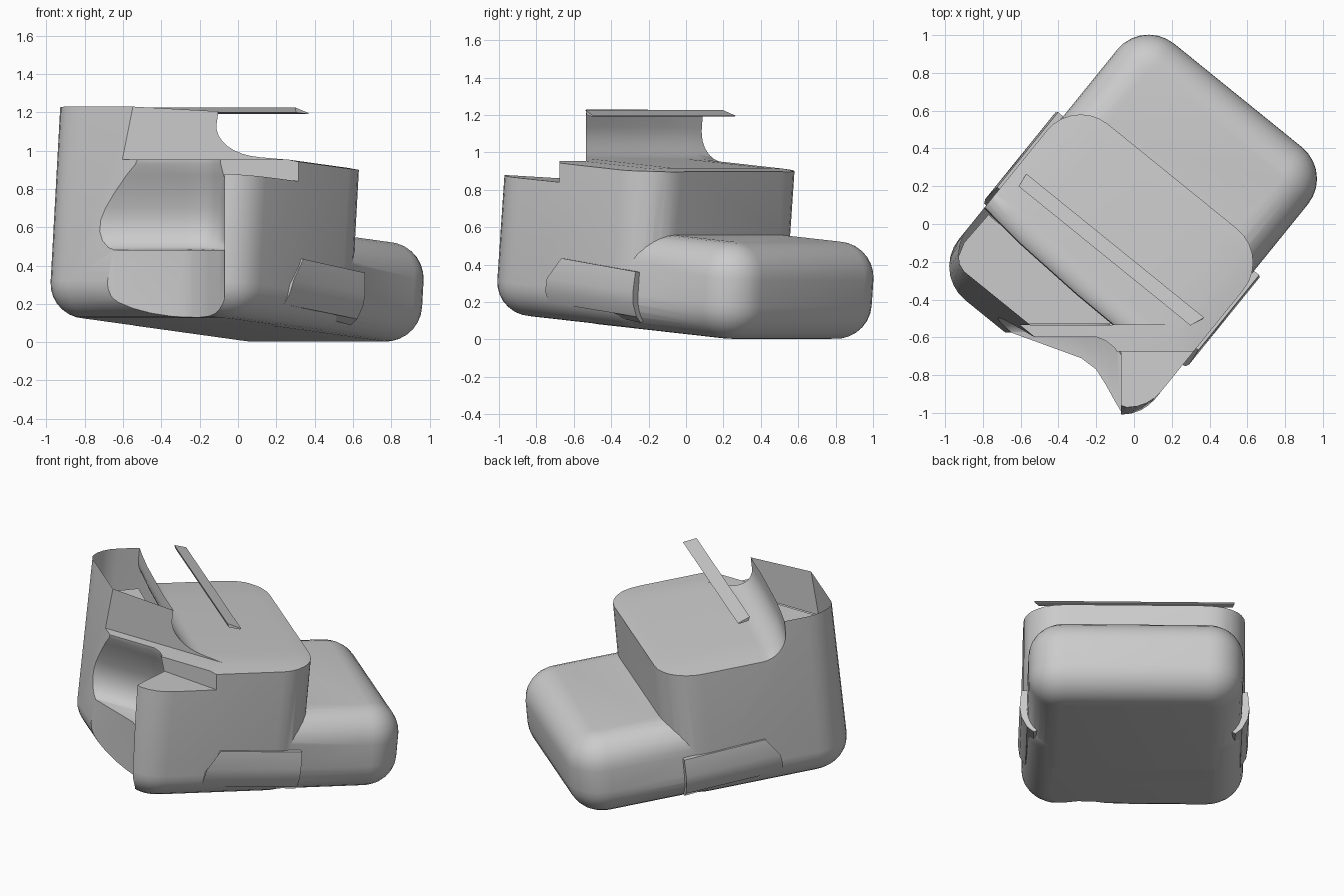
import bpy, bmesh, math
from mathutils import Matrix, Vector

if "Cube" in bpy.data.objects:
    bpy.data.objects.remove(bpy.data.objects["Cube"])

# Body frame: turned 51 degrees and pitched 5 degrees nose-down
FRAME = (Matrix.Translation((0, 0, 0.061)) @ Matrix.Rotation(math.radians(51), 4, 'Z')
         @ Matrix.Rotation(math.radians(5), 4, 'Y'))
UP = (FRAME.to_3x3() @ Vector((0, 0, 1))).normalized()


def finish(name, bm, matrix=None):
    if matrix:
        bm.transform(matrix)
    bmesh.ops.recalc_face_normals(bm, faces=bm.faces)
    me = bpy.data.meshes.new(name)
    bm.to_mesh(me)
    bm.free()
    ob = bpy.data.objects.new(name, me)
    bpy.context.collection.objects.link(ob)
    return ob


def smooth(ob):
    ob.data.shade_smooth()
    ob.data.set_sharp_from_angle(angle=math.radians(32))


def rounded_box(name, lo, hi, corner, edge, top, rear_limit=None):
    """Box with rounded uprights, then rounded bottom (and top) rims."""
    bm = bmesh.new()
    bmesh.ops.create_cube(bm, size=1)
    for v in bm.verts:
        v.co = [lo[i] if v.co[i] < 0 else hi[i] for i in range(3)]
    up = [e for e in bm.edges if abs(e.verts[0].co.z - e.verts[1].co.z) > 0.1]
    bmesh.ops.bevel(bm, geom=up, offset=corner, segments=7, profile=0.5, affect='EDGES')
    levels = [lo[2]] + ([hi[2]] if top else [])
    rims = [e for e in bm.edges
            if any(all(abs(v.co.z - z) < 1e-4 for v in e.verts) for z in levels)]
    bmesh.ops.bevel(bm, geom=rims, offset=edge, segments=7, profile=0.5, affect='EDGES')
    if rear_limit is not None:  # lean the rear wall forward at the top
        for v in bm.verts:
            if v.co.z > hi[2] - 0.01:
                v.co.x = max(v.co.x, rear_limit)
    return finish(name, bm, FRAME)


def loft(name, sections, matrix=None):
    """Closed solid through matching rings of points."""
    bm = bmesh.new()
    rings = [[bm.verts.new(p) for p in s] for s in sections]
    n = len(rings[0])
    for a, b in zip(rings, rings[1:]):
        for i in range(n):
            j = (i + 1) % n
            bm.faces.new((a[i], a[j], b[j], b[i]))
    bm.faces.new(rings[0])
    bm.faces.new(rings[-1])
    return finish(name, bm, matrix)


def boolean(ob, tool, op):
    m = ob.modifiers.new(op, 'BOOLEAN')
    m.object, m.operation, m.solver = tool, op, 'EXACT'
    dg = bpy.context.evaluated_depsgraph_get()
    me = bpy.data.meshes.new_from_object(ob.evaluated_get(dg))
    ob.modifiers.clear()
    ob.data = me
    bpy.data.objects.remove(tool)


# Main body and low front block
body = rounded_box("body", (-0.895, -0.67, 0.004), (0.25, 0.67, 1.098), 0.23, 0.18, False, -0.86)


# Notch above the middle tier: concave fillet at its foot, slightly crowned floor
def notch_ring(v, du, dw):
    r, u0, w0 = 0.16, -0.54 + du, 0.872 + dw
    pts = [(u0, 1.4), (u0, w0 + r)]
    for k in range(1, 9):
        a = math.pi + k * math.pi / 16
        pts.append((u0 + r + r * math.cos(a), w0 + r + r * math.sin(a)))
    pts += [(0.15, w0), (0.26, w0 - 0.012), (0.9, w0 - 0.012), (0.9, 1.4)]
    return [(u, v, w) for u, w in pts]


# local v runs opposite to the right-hand side
stations = [(-0.9, -0.03, -0.022), (-0.67, -0.03, -0.022), (-0.55, -0.035, -0.006), (-0.4, -0.04, 0),
            (0, -0.035, 0), (0.4, -0.015, 0), (0.55, 0.0, -0.004), (0.67, 0.015, -0.015),
            (0.9, 0.015, -0.015)]
boolean(body, loft("notch_cut", [notch_ring(*s) for s in stations], FRAME), 'DIFFERENCE')
boolean(body, rounded_box("low_front", (-0.45, -0.65, 0), (0.85, 0.65, 0.52), 0.215, 0.19, True),
        'UNION')

# Upright slice through the tall back
boolean(body, loft("tall_cut", [[(x, -0.535, 0.953), (x, -1.5, 0.953), (x, -1.5, 1.6),
                                 (x, -0.535, 1.6)] for x in (-1.5, 1.5)]), 'DIFFERENCE')


# Lowered ledge at the front corner
def ledge_z(x, y):
    return 0.858 - 0.055 * x - 0.06 * (y + 0.68)


boolean(body, loft("ledge_cut", [[(x, -0.675, ledge_z(x, -0.675)), (x, -1.5, ledge_z(x, -1.5)),
                                  (x, -1.5, 1.6), (x, -0.675, 1.6)] for x in (-1.5, 1.5)]),
        'DIFFERENCE')

# Scooped front recess with a shelf below it
scoop = [(-0.60, 0.97), (-0.595, 0.93), (-0.565, 0.87), (-0.53, 0.78), (-0.505, 0.70),
         (-0.495, 0.64), (-0.50, 0.58), (-0.52, 0.53), (-0.55, 0.495), (-0.57, 0.485)]
sections = []
for x, low, shift in ((-1.1, -0.40, 0), (-0.65, -0.575, 0), (-0.28, -0.71, 0), (-0.2, -0.77, 0),
                      (-0.15, -0.85, -0.02), (-0.10, -0.94, -0.06), (-0.07, -0.99, -0.12)):
    low = min(low, -0.575 + shift)
    ring = [(x, y + shift, z) for y, z in scoop]
    ring += [(x, low, 0.48), (x, low, -0.2), (x, -1.6, -0.2), (x, -1.6, 0.97)]
    sections.append(ring)
boolean(body, loft("recess_cut", sections), 'DIFFERENCE')

# Open the top of the tall back
bm = bmesh.new()
bm.from_mesh(body.data)
bm.normal_update()
lid = [f for f in bm.faces if f.calc_center_median().z > 1.15 and f.normal.dot(UP) > 0.9]
bmesh.ops.delete(bm, geom=lid, context='FACES')
bm.to_mesh(body.data)
bm.free()
smooth(body)

# Floor inside the tall back
bm = bmesh.new()
bm.faces.new([bm.verts.new((x, y, 0.95)) for x, y in
              ((-0.77, 0.05), (-0.90, -0.10), (-0.94, -0.2), (-0.91, -0.27), (-0.84, -0.34),
               (-0.60, -0.53), (-0.10, -0.53))])
finish("inner_floor", bm)

# Thin bar floating above the middle tier
bar = [(-0.33, 1.14), (-0.25, 1.117), (-0.26, 1.112), (-0.32, 1.115)]
ring = lambda v, d: [(u, v + d * (u < -0.3), w) for u, w in bar]
loft("floating_bar", [ring(-0.6, 0.03), ring(0.61, -0.01)], FRAME)

# Side patches wrapping round the lower edge, one on each side
outline = [(0.60, 0.33), (0.685, 0.335), (0.695, 0.22), (0.685, 0.15),
           (0.65, 0.08), (0.61, 0.045), (0.58, 0.06)]
for side, label in ((1, "left"), (-1, "right")):
    front = [(0.18, side * v, w * 0.95) for v, w in outline]
    rear = [(-0.43 + 0.09 * max(0, (w - 0.15) / 0.18) ** 2, side * v, max(w, 0.09) + 0.01)
            for v, w in outline]
    smooth(loft(label + "_side_patch", [front, rear], FRAME))
